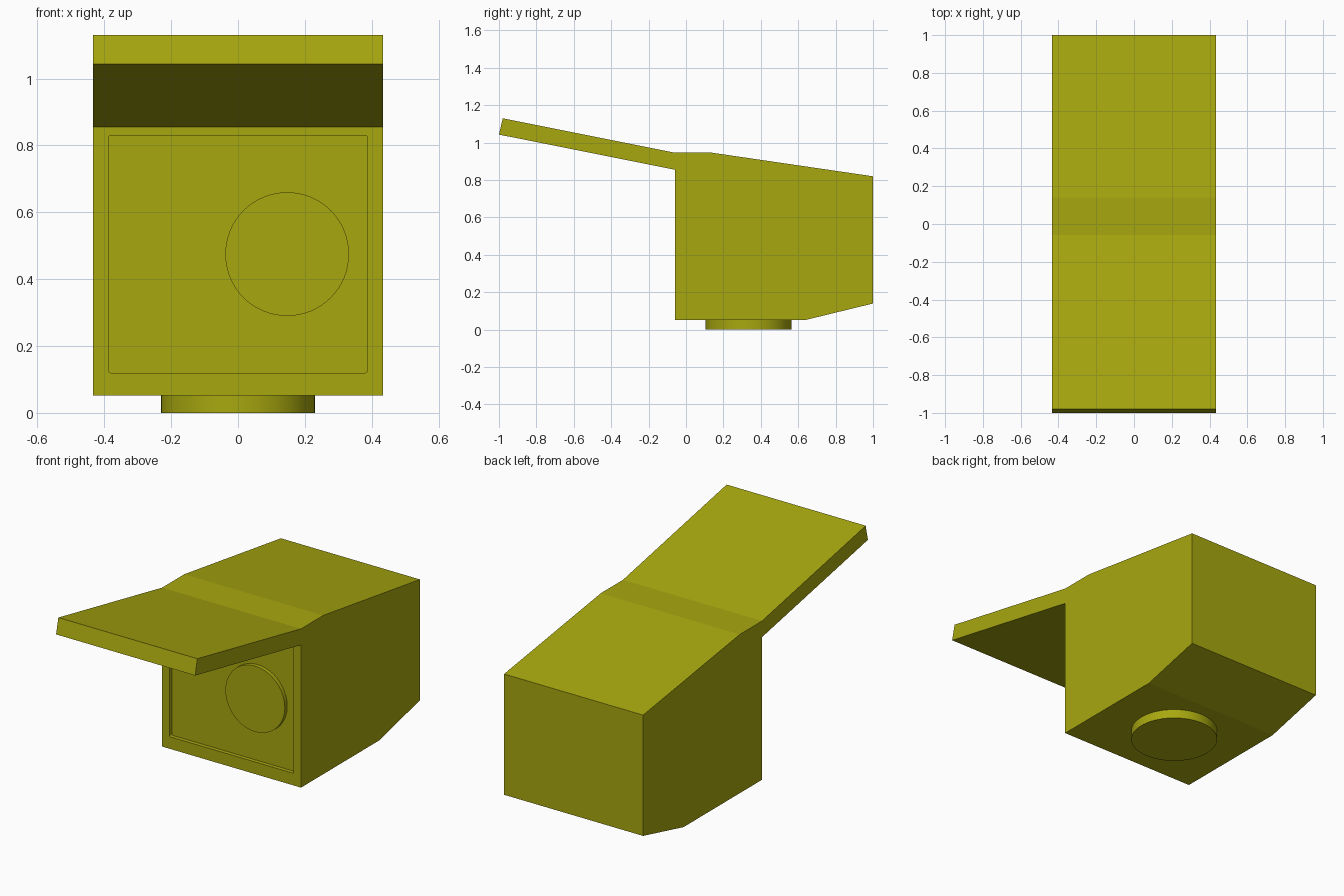
import bpy, bmesh, math
from mathutils import Matrix, Vector

cube = bpy.data.objects.get("Cube")
if cube:
    bpy.data.objects.remove(cube, do_unlink=True)

olive = bpy.data.materials.new("olive yellow")
olive.use_nodes = True
COLOR = (0.39, 0.39, 0.005, 1)
olive.diffuse_color = COLOR
olive.node_tree.nodes["Principled BSDF"].inputs["Base Color"].default_value = COLOR

HALF_WIDTH = 0.433
FRONT = -0.058
RECESS = 0.022


def finish(name, bm):
    bmesh.ops.recalc_face_normals(bm, faces=bm.faces)
    mesh = bpy.data.meshes.new(name)
    bm.to_mesh(mesh)
    bm.free()
    mesh.materials.append(olive)
    obj = bpy.data.objects.new(name, mesh)
    bpy.context.collection.objects.link(obj)
    return obj


def disc(name, center, radius, depth, axis):
    bm = bmesh.new()
    turn = Vector((0, 0, 1)).rotation_difference(Vector(axis)).to_matrix().to_4x4()
    bmesh.ops.create_cone(bm, cap_ends=True, segments=64, radius1=radius, radius2=radius,
                          depth=depth, matrix=Matrix.Translation(center) @ turn)
    obj = finish(name, bm)
    bpy.ops.object.select_all(action='DESELECT')
    obj.select_set(True)
    bpy.context.view_layer.objects.active = obj
    bpy.ops.object.shade_smooth_by_angle(angle=math.radians(30))
    return obj


# Housing and sun visor: one side profile extruded across the width
profile = [(-1, 1.043), (-0.98, 1.13), (FRONT, 0.946), (0.14, 0.946), (1, 0.82),
           (1, 0.14), (0.64, 0.052), (FRONT, 0.052), (FRONT, 0.855)]
bm = bmesh.new()
side = bm.faces.new([bm.verts.new((-HALF_WIDTH, y, z)) for y, z in profile])
extruded = bmesh.ops.extrude_face_region(bm, geom=[side], use_keep_orig=True)
bmesh.ops.translate(bm, vec=(2 * HALF_WIDTH, 0, 0),
                    verts=[v for v in extruded["geom"] if isinstance(v, bmesh.types.BMVert)])
housing = finish("housing_with_visor", bm)

# Shallow front window recess with softened corners
bm = bmesh.new()
bmesh.ops.create_cube(bm, size=1, matrix=Matrix.Translation((0, FRONT, 0.475))
                      @ Matrix.Diagonal((0.774, 2 * RECESS, 0.71, 1)))
corners = [e for e in bm.edges if abs(e.verts[0].co.y - e.verts[1].co.y) > RECESS]
bmesh.ops.bevel(bm, geom=corners, offset=0.006, segments=3, profile=0.5, affect='EDGES')
cutter = finish("window_cutter", bm)
cutter.hide_render = True
cutter.hide_viewport = True
cut = housing.modifiers.new("window recess", 'BOOLEAN')
cut.operation = 'DIFFERENCE'
cut.solver = 'EXACT'
cut.object = cutter

# Lens standing in the recess, level with the front rim
disc("lens", (0.147, FRONT + RECESS / 2, 0.475), 0.185, RECESS, (0, -1, 0))

# Round mounting foot under the housing
disc("mounting_foot", (0, 0.335, 0.027), 0.23, 0.054, (0, 0, 1))
